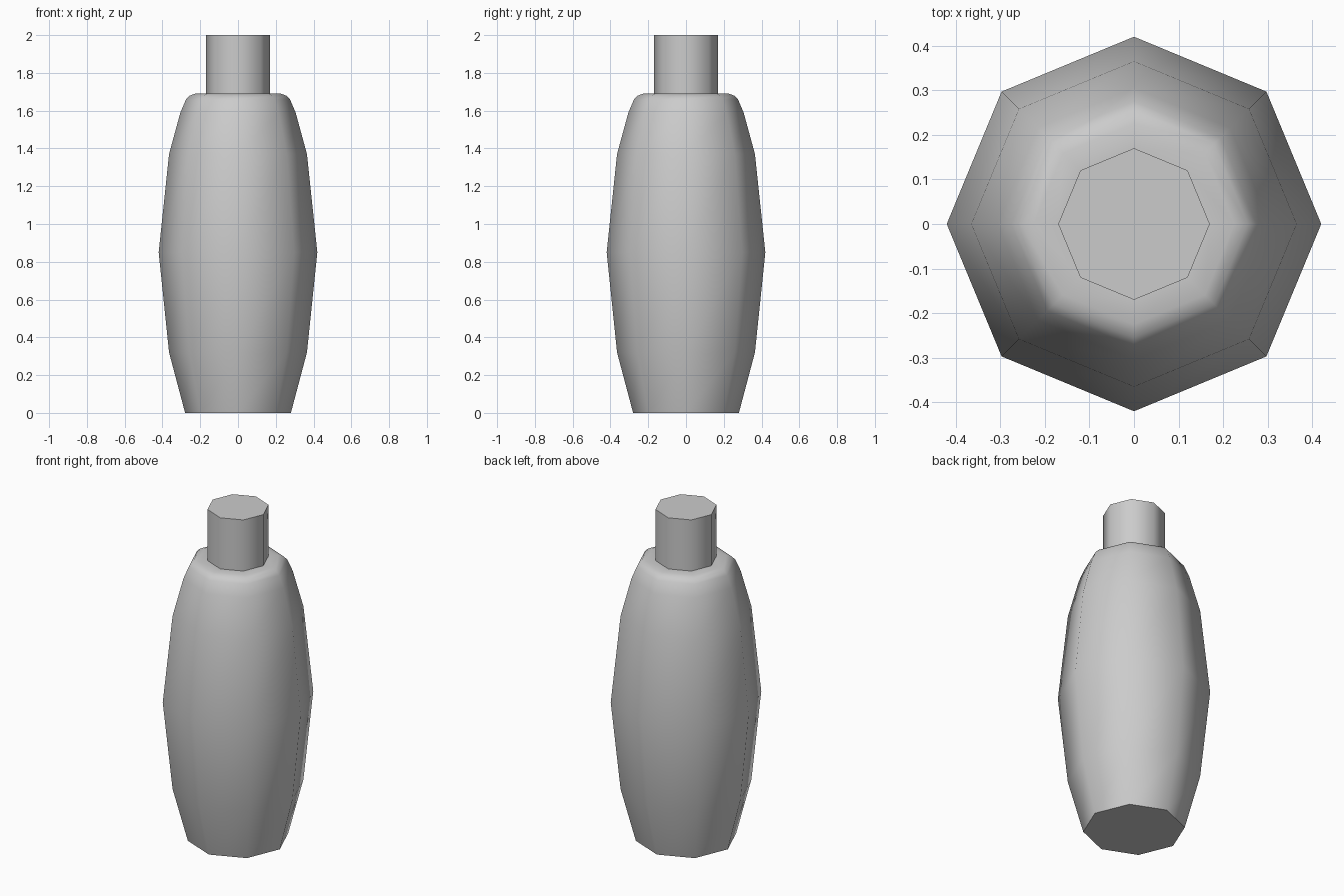
import bpy
from math import cos, sin, tau, radians

SIDES = 8

cube = bpy.data.objects.get("Cube")
if cube:
    bpy.data.objects.remove(cube, do_unlink=True)

grey = bpy.data.materials.new("light_grey")
grey.use_nodes = True
colour = (0.6, 0.6, 0.6, 1)
grey.diffuse_color = colour
grey.node_tree.nodes["Principled BSDF"].inputs["Base Color"].default_value = colour


def lathe(name, profile):
    """Turn a (radius, height) profile into a closed eight-sided solid."""
    verts = [(r * cos(tau * i / SIDES), r * sin(tau * i / SIDES), z)
             for r, z in profile for i in range(SIDES)]
    faces = [list(range(SIDES))[::-1]]
    for k in range(len(profile) - 1):
        a, b = k * SIDES, (k + 1) * SIDES
        for i in range(SIDES):
            j = (i + 1) % SIDES
            faces.append([a + i, a + j, b + j, b + i])
    faces.append(list(range(len(verts) - SIDES, len(verts))))
    mesh = bpy.data.meshes.new(name)
    mesh.from_pydata(verts, [], faces)
    mesh.materials.append(grey)
    obj = bpy.data.objects.new(name, mesh)
    bpy.context.collection.objects.link(obj)
    bpy.ops.object.select_all(action="DESELECT")
    obj.select_set(True)
    bpy.context.view_layer.objects.active = obj
    bpy.ops.object.shade_smooth_by_angle(angle=radians(60))
    return obj


# Bulging body with a rounded shoulder
lathe("bottle_body", [(0.28, 0), (0.365, 0.32), (0.42, 0.85), (0.365, 1.37),
                      (0.305, 1.59), (0.275, 1.66), (0.255, 1.68),
                      (0.225, 1.69), (0.17, 1.69)])

# Straight neck
lathe("bottle_neck", [(0.17, 1.69), (0.17, 2)])
